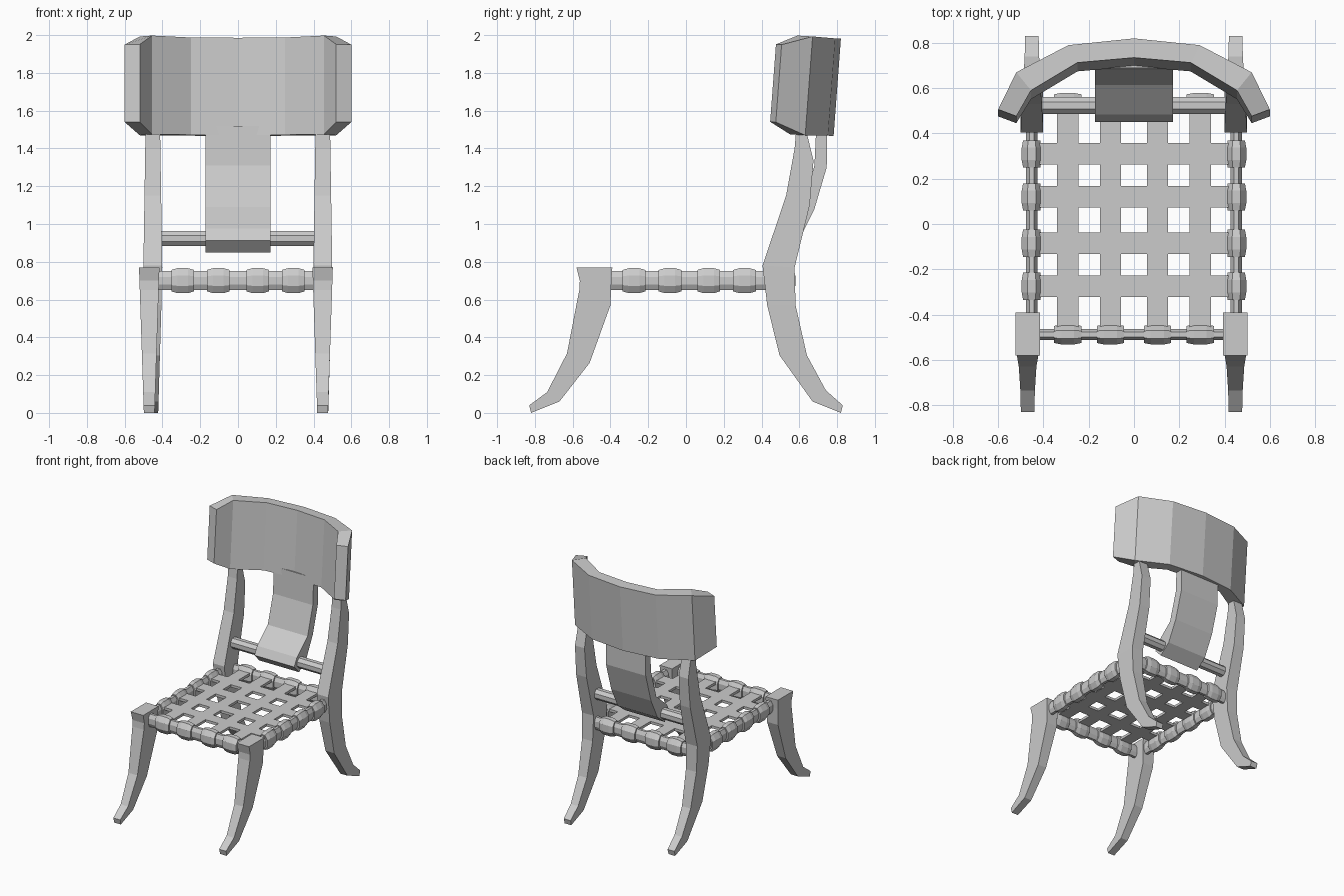
import bpy
import bmesh
import math

cube = bpy.data.objects.get("Cube")
if cube:
    bpy.data.objects.remove(cube, do_unlink=True)

GREY = (0.6, 0.6, 0.6, 1)
mat = bpy.data.materials.new("plain grey")
mat.use_nodes = True
mat.diffuse_color = GREY
mat.node_tree.nodes["Principled BSDF"].inputs["Base Color"].default_value = GREY


def loft(name, rings):
    """Skin a list of equal-sized point rings and cap both ends."""
    bm = bmesh.new()
    loops = [[bm.verts.new(p) for p in ring] for ring in rings]
    n = len(loops[0])
    for a, b in zip(loops, loops[1:]):
        for i in range(n):
            j = (i + 1) % n
            bm.faces.new((a[i], a[j], b[j], b[i]))
    bm.faces.new(loops[0])
    bm.faces.new(loops[-1])
    bmesh.ops.recalc_face_normals(bm, faces=bm.faces)
    mesh = bpy.data.meshes.new(name)
    bm.to_mesh(mesh)
    bm.free()
    mesh.materials.append(mat)
    obj = bpy.data.objects.new(name, mesh)
    bpy.context.collection.objects.link(obj)
    return obj


def bent_bar(name, cx, rows, width):
    """Bar from paired front and back points (y, z, y, z)."""
    rings = []
    for yf, zf, yb, zb in rows:
        a, b = width(zf) / 2, width(zb) / 2
        rings.append([(cx - a, yf, zf), (cx + a, yf, zf),
                      (cx + b, yb, zb), (cx - b, yb, zb)])
    return loft(name, rings)


def rod(name, axis, centre, stations, half_w, half_h):
    """Eight-sided rod along x or y; stations are (offset, scale)."""
    rings = []
    k = 1 / math.cos(math.pi / 8)
    for off, s in stations:
        ring = []
        for i in range(8):
            t = math.pi * (i + 0.5) / 4
            u, v = half_w * s * k * math.cos(t), half_h * s * k * math.sin(t)
            d = (off, u, v) if axis == "x" else (u, off, v)
            ring.append([c + e for c, e in zip(centre, d)])
        rings.append(ring)
    return loft(name, rings)


def straight(half):
    return [(-half, 1), (half, 1)]


# Legs: tapered towards the feet, and again above the seat
def front_width(z):
    return 0.057 + 0.051 * z / 0.77


def back_width(z):
    return 0.057 + 0.046 * z / 0.77 if z < 0.77 else 0.1 - 0.022 * (z - 0.77) / 0.7


FRONT = [(-0.83, 0.04, -0.82, 0.0), (-0.735, 0.11, -0.67, 0.06),
         (-0.63, 0.315, -0.51, 0.265), (-0.565, 0.65, -0.40, 0.57),
         (-0.562, 0.70, -0.395, 0.70), (-0.58, 0.77, -0.39, 0.77)]
BACK = [(0.82, 0.0, 0.83, 0.04), (0.67, 0.06, 0.74, 0.12),
        (0.495, 0.305, 0.64, 0.305), (0.43, 0.57, 0.58, 0.57),
        (0.405, 0.78, 0.575, 0.77), (0.53, 1.15, 0.655, 1.10),
        (0.575, 1.40, 0.675, 1.335), (0.585, 1.52, 0.63, 1.52)]
for side, fx, bx in (("left", 0.448, 0.449), ("right", -0.47, -0.451)):
    bent_bar(side + "_front_leg", fx, FRONT, front_width)
    bent_bar(side + "_back_leg", bx, BACK, back_width)

# Central splat
SPLAT = [(0.45, 0.913, 0.51, 0.85), (0.483, 0.975, 0.60, 0.92),
         (0.615, 1.09, 0.68, 1.08), (0.68, 1.31, 0.745, 1.30),
         (0.69, 1.52, 0.747, 1.52)]
bent_bar("back_splat", 0, SPLAT, lambda z: 0.345)

# Crossbar and seat rails
SEAT_Z = 0.70
rod("back_crossbar", "x", (0, 0.523, 0.923), straight(0.43), 0.038, 0.04)
FRONT_Y, BACK_Y, SIDE_X = -0.488, 0.535, 0.452
for name, y in (("front", FRONT_Y), ("back", BACK_Y)):
    rod(name + "_seat_rail", "x", (0, y, SEAT_Z), straight(0.43), 0.025, 0.05)
mid_y = 0.0
for name, x in (("left", SIDE_X), ("right", -SIDE_X)):
    rod(name + "_seat_rail", "y", (x, mid_y, SEAT_Z), straight(0.45), 0.026, 0.05)

# Woven straps with loops wrapped round the rails
BULGE = [(-0.06, 0.86), (-0.028, 1), (0.028, 1), (0.06, 0.86)]


def strap(name, x0, x1, y0, y1):
    z0, z1 = SEAT_Z + 0.015, SEAT_Z + 0.035
    loft(name, [[(x0, y0, z), (x1, y0, z), (x1, y1, z), (x0, y1, z)] for z in (z0, z1)])


for i, x in enumerate((-0.293, -0.104, 0.104, 0.293)):
    strap(f"long_strap_{i}", x - 0.047, x + 0.047, FRONT_Y, BACK_Y)
    for end, y in (("front", FRONT_Y), ("back", BACK_Y)):
        rod(f"{end}_loop_{i}", "x", (x, y, SEAT_Z), BULGE, 0.044, 0.066)
for i, y in enumerate((-0.275, -0.085, 0.12, 0.31)):
    strap(f"cross_strap_{i}", -SIDE_X, SIDE_X, y - 0.047, y + 0.047)
    for end, x in (("left", SIDE_X), ("right", -SIDE_X)):
        rod(f"{end}_loop_{i}", "y", (x, y, SEAT_Z), BULGE, 0.044, 0.066)

# Curved backrest: columns of front x, y, back x, y, bottom and top height
HALF = [(0, 0.735, 0, 0.82, 1.485, 2.0), (0.25, 0.713, 0.29, 0.79, 1.485, 2.0),
        (0.455, 0.59, 0.52, 0.67, 1.48, 2.003), (0.52, 0.48, 0.60, 0.51, 1.54, 1.95)]
columns = [(-a, b, -c, d, e, f) for a, b, c, d, e, f in HALF[:0:-1]] + HALF


def lean(x, y, z):
    return (x, y - 0.075 * (2 - z), z - 0.06 * (y - 0.5))


loft("curved_backrest", [[lean(fx, fy, lo), lean(bx, by, lo), lean(bx, by, hi), lean(fx, fy, hi)]
                         for fx, fy, bx, by, lo, hi in columns])
